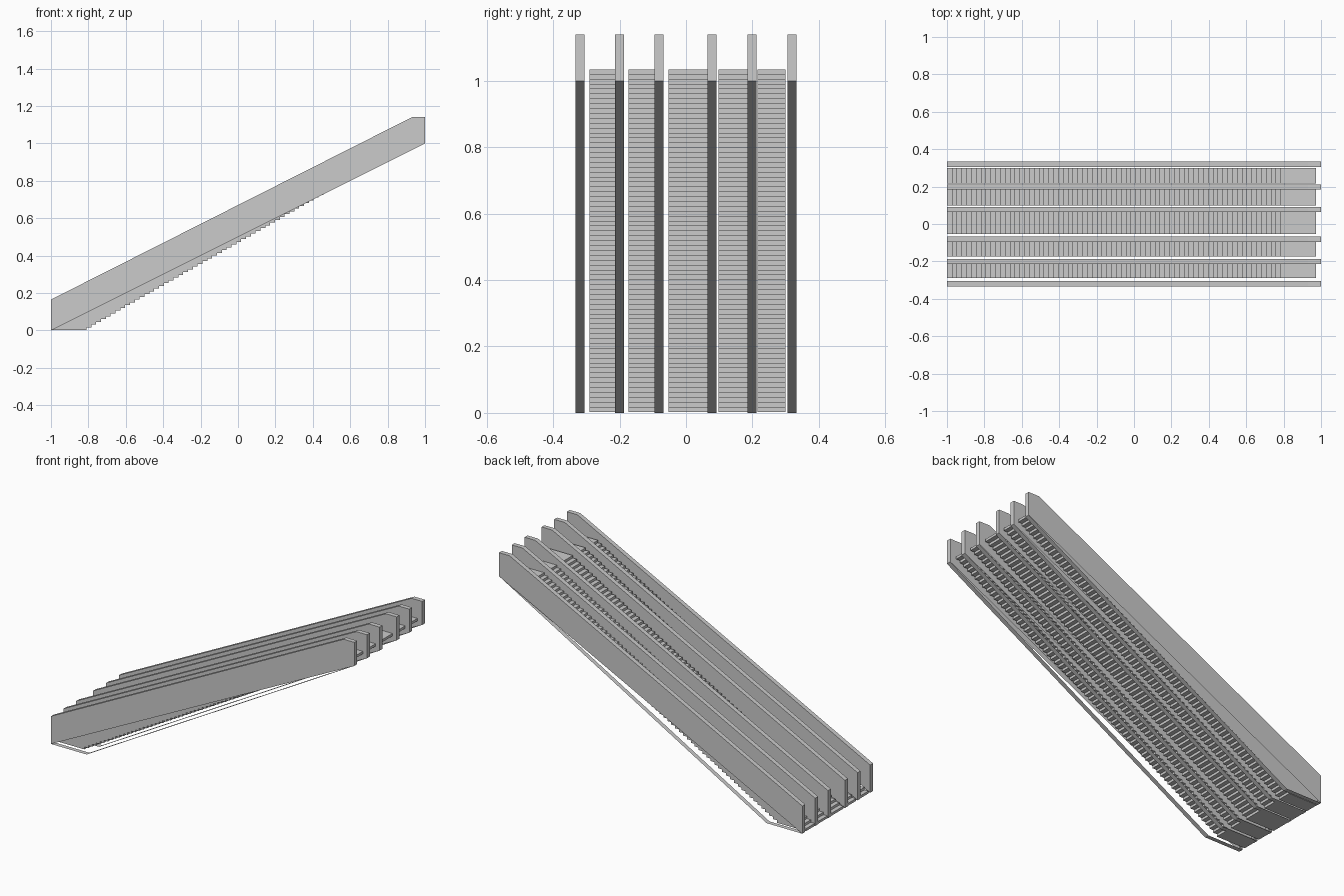
import bpy, bmesh

if "Cube" in bpy.data.objects:
    bpy.data.objects.remove(bpy.data.objects["Cube"])

WALL_T = 0.027
WALL_Y = [-0.333, -0.214, -0.095, 0.065, 0.185, 0.306]
# (y start, y end) of every flight; the central one is wider
FLIGHTS = [(-0.29, -0.205), (-0.173, -0.088), (-0.053, 0.07),
           (0.098, 0.185), (0.216, 0.30)]
N = 70                         # treads per flight
RUN = (0.973 - 0.19 + 1) / (N - 1)
RISE = 1.032 / N


def finish(bm, name):
    mesh = bpy.data.meshes.new(name)
    bm.to_mesh(mesh)
    bm.free()
    obj = bpy.data.objects.new(name, mesh)
    bpy.context.collection.objects.link(obj)
    return obj


# Sloping side wall; its lower rim is an open strip below the side panels
def side_wall(name, y):
    profile = [(-1, 0), (-0.765, 0), (1, 1), (1, 1.14), (0.93, 1.14), (-1, 0.165)]
    bm = bmesh.new()
    a = [bm.verts.new((x, y, z)) for x, z in profile]
    b = [bm.verts.new((x, y + WALL_T, z)) for x, z in profile]
    for i in range(len(profile)):
        j = (i + 1) % len(profile)
        bm.faces.new((a[j], a[i], b[i], b[j]))
    bm.faces.new([v for i, v in enumerate(a) if i != 1])
    bm.faces.new([v for i, v in reversed(list(enumerate(b))) if i != 1])
    return finish(bm, name)


# Flight of long overlapping treads stacked like planks
def flight(name, y0, y1):
    bm = bmesh.new()
    for i in range(N):
        x, z = -1 + i * RUN, i * RISE
        box = bmesh.ops.create_cube(bm, size=1)["verts"]
        bmesh.ops.scale(bm, verts=box, vec=(0.19, y1 - y0, RISE))
        bmesh.ops.translate(bm, verts=box,
                            vec=(x + 0.095, (y0 + y1) / 2, z + RISE / 2 + 0.002))
    return finish(bm, name)


for k, y in enumerate(WALL_Y):
    side_wall(f"side_wall_{k + 1}", y)
for k, (y0, y1) in enumerate(FLIGHTS):
    flight(f"stair_flight_{k + 1}", y0, y1)
